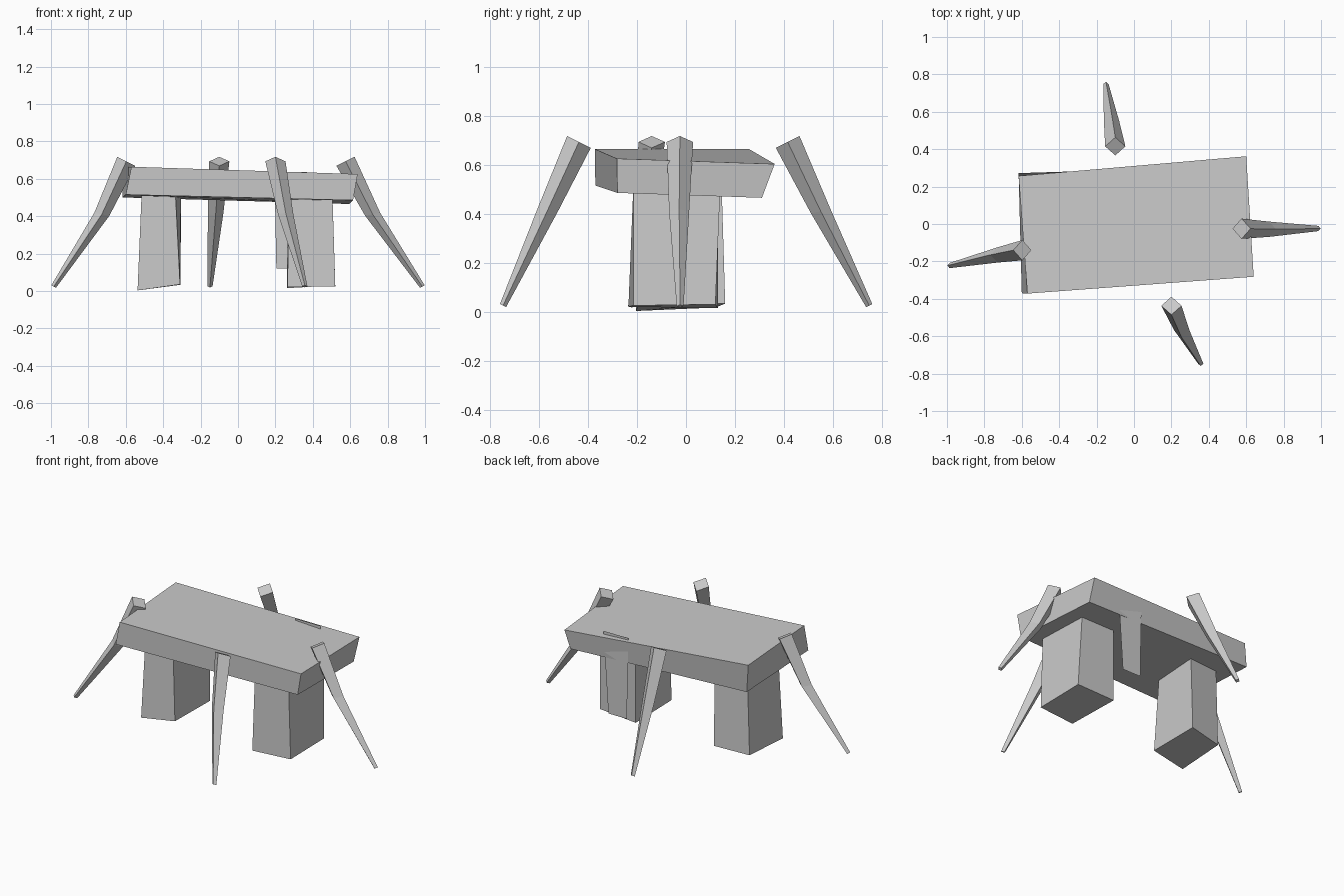
import bpy
import bmesh
from mathutils import Vector

default = bpy.data.objects.get("Cube")
if default:
    bpy.data.objects.remove(default, do_unlink=True)

# One plain grey for everything
grey = bpy.data.materials.new("light_grey")
grey.use_nodes = True
grey.diffuse_color = (0.6, 0.6, 0.6, 1)
grey.node_tree.nodes["Principled BSDF"].inputs["Base Color"].default_value = (0.6, 0.6, 0.6, 1)


def loft(name, rings):
    """Join four-cornered rings into a closed solid; one ring makes a flat sheet."""
    bm = bmesh.new()
    loops = [[bm.verts.new(p) for p in ring] for ring in rings]
    for low, high in zip(loops, loops[1:]):
        for i in range(4):
            j = (i + 1) % 4
            bm.faces.new((low[i], low[j], high[j], high[i]))
    bm.faces.new(loops[0])
    if len(loops) > 1:
        bm.faces.new(loops[-1])
    bmesh.ops.recalc_face_normals(bm, faces=bm.faces)
    mesh = bpy.data.meshes.new(name)
    bm.to_mesh(mesh)
    bm.free()
    mesh.materials.append(grey)
    obj = bpy.data.objects.new(name, mesh)
    bpy.context.collection.objects.link(obj)
    return obj


# Tilted slab: front left, front right, back right, back left corners
loft("slab", [
    [(-0.60, -0.37, 0.515), (0.615, -0.28, 0.485), (0.595, 0.31, 0.465), (-0.617, 0.272, 0.50)],
    [(-0.57, -0.372, 0.664), (0.64, -0.282, 0.625), (0.60, 0.362, 0.603), (-0.617, 0.257, 0.664)],
])

# Two chunky blocks below the slab
loft("block_right", [
    [(-0.537, -0.205, 0.003), (-0.31, -0.19, 0.035), (-0.307, 0.16, 0.033), (-0.53, 0.12, 0.017)],
    [(-0.515, -0.19, 0.53), (-0.335, -0.175, 0.53), (-0.305, 0.145, 0.53), (-0.515, 0.12, 0.53)],
])
loft("block_left", [
    [(0.265, -0.235, 0.02), (0.52, -0.215, 0.025), (0.52, 0.12, 0.03), (0.262, 0.13, 0.015)],
    [(0.27, -0.215, 0.51), (0.505, -0.215, 0.51), (0.505, 0.14, 0.51), (0.265, 0.13, 0.51)],
])

# Paper-thin strip passing through the slab
loft("thin_strip", [
    [(0.205, 0.30, 0.12), (0.335, 0.30, 0.12), (0.37, 0.30, 0.635), (0.195, 0.30, 0.635)],
])


def spider_leg(name, outward, path):
    """Bent square leg, tapering from cap to foot."""
    out = Vector(outward)
    side = Vector((-out.y, out.x, 0))
    rings = []
    for point, half, tilt in zip(path, (0.054, 0.041, 0.014), (0.5, 0.2, 0.5)):
        centre = Vector(point)
        tip = (out + Vector((0, 0, tilt))).normalized()
        rings.append([centre + half * v for v in (tip, side, -tip, -side)])
    return loft(name, rings)


spider_leg("leg_right", (-1, 0, 0), [(-0.597, -0.14, 0.693), (-0.728, -0.165, 0.41), (-0.986, -0.222, 0.023)])
spider_leg("leg_left", (1, 0, 0), [(0.575, -0.025, 0.693), (0.72, -0.028, 0.41), (0.986, -0.024, 0.023)])
spider_leg("leg_front", (0, -1, 0), [(0.20, -0.437, 0.693), (0.255, -0.567, 0.41), (0.357, -0.747, 0.025)])
spider_leg("leg_back", (0, 1, 0), [(-0.10, 0.415, 0.693), (-0.12, 0.55, 0.41), (-0.15, 0.748, 0.025)])
